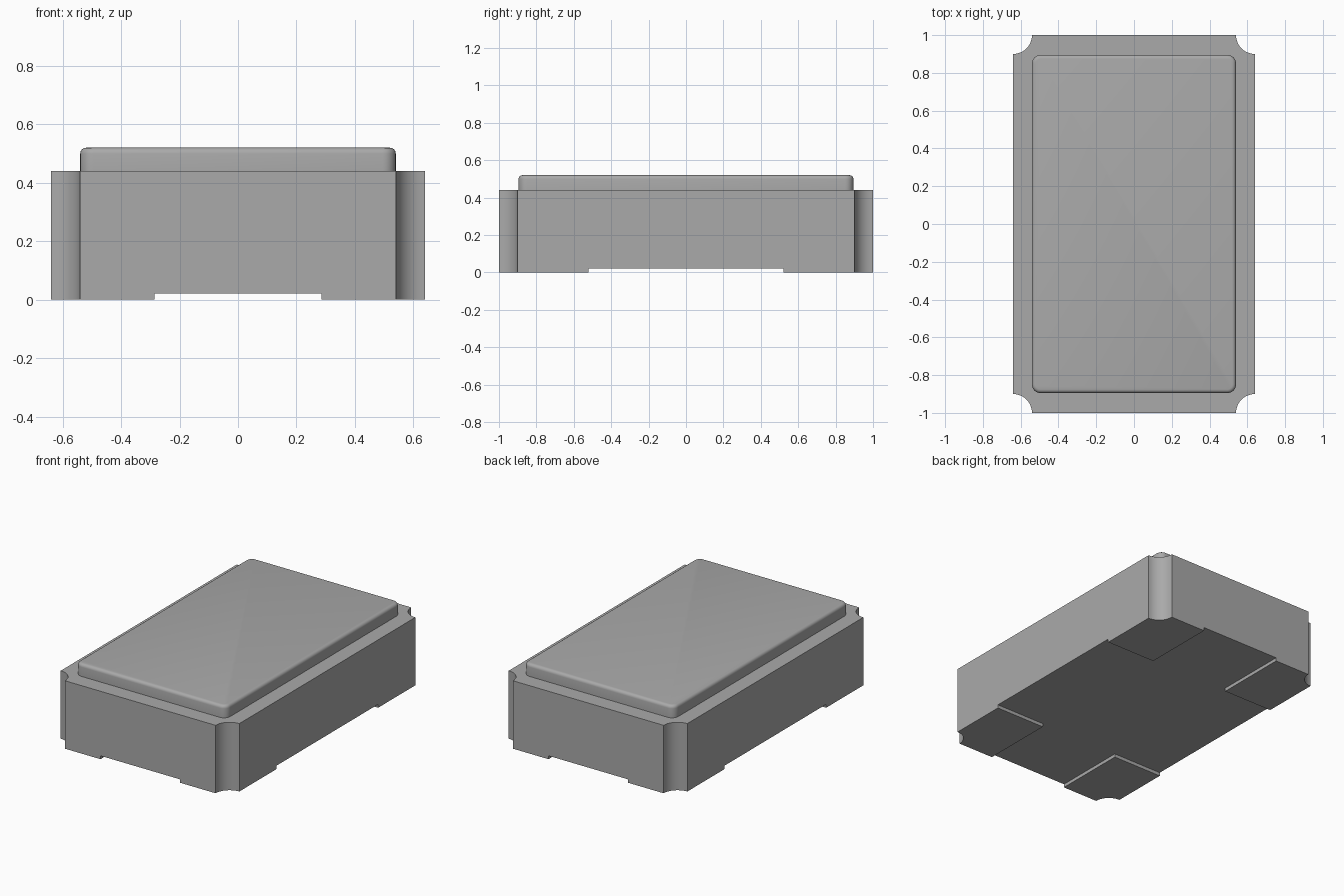
import bpy, bmesh
from math import sin, cos, pi, radians
from mathutils import Vector

if "Cube" in bpy.data.objects:
    bpy.data.objects.remove(bpy.data.objects["Cube"])

HALF_X, HALF_Y = 0.64, 1.0
NOTCH = 0.1                      # radius of the hollow corners
PAD_X, PAD_Y, PAD_H = 0.285, 0.52, 0.022
BODY_TOP, LID_TOP = 0.44, 0.52
LID_X, LID_Y = 0.54, 0.895

grey = bpy.data.materials.new("mid_grey")
grey.use_nodes = True
colour = (0.4, 0.4, 0.4, 1)
grey.diffuse_color = colour
grey.node_tree.nodes["Principled BSDF"].inputs["Base Color"].default_value = colour


def finish(bm, name):
    """Turn a bmesh into a smooth-by-angle object."""
    bmesh.ops.recalc_face_normals(bm, faces=bm.faces)
    mesh = bpy.data.meshes.new(name)
    bm.to_mesh(mesh)
    bm.free()
    obj = bpy.data.objects.new(name, mesh)
    bpy.context.collection.objects.link(obj)
    mesh.materials.append(grey)
    bpy.ops.object.select_all(action="DESELECT")
    obj.select_set(True)
    bpy.context.view_layer.objects.active = obj
    bpy.ops.object.shade_smooth_by_angle(angle=radians(30))
    return obj


# Package body: outline with a quarter-round hollow at each corner
bm = bmesh.new()
STEPS = 10
outline = []
for k, (sx, sy) in enumerate([(1, 1), (-1, 1), (-1, -1), (1, -1)]):
    for i in range(STEPS + 1):
        a = (k * 0.5 + 1.5 - 0.5 * i / STEPS) * pi
        outline.append(bm.verts.new((sx * HALF_X + NOTCH * cos(a),
                                     sy * HALF_Y + NOTCH * sin(a), PAD_H)))
base = bm.faces.new(outline)
top = bmesh.ops.extrude_face_region(bm, geom=[base], use_keep_orig=True)["geom"]
bmesh.ops.translate(bm, vec=(0, 0, BODY_TOP - PAD_H),
                    verts=[g for g in top if isinstance(g, bmesh.types.BMVert)])
bmesh.ops.recalc_face_normals(bm, faces=bm.faces)

# Corner feet: split the underside on a grid and push its corners down
for axis, dist in ((Vector((1, 0, 0)), PAD_X), (Vector((0, 1, 0)), PAD_Y)):
    for s in (-1, 1):
        low = [f for f in bm.faces if f.normal.z < -0.9]
        geom = set(low)
        for f in low:
            geom.update(f.edges)
            geom.update(f.verts)
        bmesh.ops.bisect_plane(bm, geom=list(geom), plane_co=axis * dist * s, plane_no=axis)
        bm.normal_update()


def is_foot(f):
    c = f.calc_center_median()
    return f.normal.z < -0.9 and abs(c.x) > PAD_X and abs(c.y) > PAD_Y


feet = bmesh.ops.extrude_discrete_faces(bm, faces=[f for f in bm.faces if is_foot(f)])["faces"]
bmesh.ops.translate(bm, vec=(0, 0, -PAD_H), verts=list({v for f in feet for v in f.verts}))
bmesh.ops.dissolve_limit(bm, angle_limit=radians(1), verts=bm.verts, edges=bm.edges)
finish(bm, "package_body")

# Lid: rounded corners, then a soft top rim
bm = bmesh.new()
bmesh.ops.create_cube(bm, size=2)
height = LID_TOP - BODY_TOP
bmesh.ops.scale(bm, vec=(LID_X, LID_Y, height / 2), verts=bm.verts)
bmesh.ops.translate(bm, vec=(0, 0, BODY_TOP + height / 2), verts=bm.verts)
uprights = [e for e in bm.edges if abs(e.verts[0].co.z - e.verts[1].co.z) > height / 2]
bmesh.ops.bevel(bm, geom=uprights, offset=0.045, segments=6, profile=0.5, affect="EDGES")
rim = [e for e in bm.edges if all(v.co.z > LID_TOP - 0.001 for v in e.verts)]
bmesh.ops.bevel(bm, geom=rim, offset=0.02, segments=4, profile=0.5, affect="EDGES")
finish(bm, "lid")
